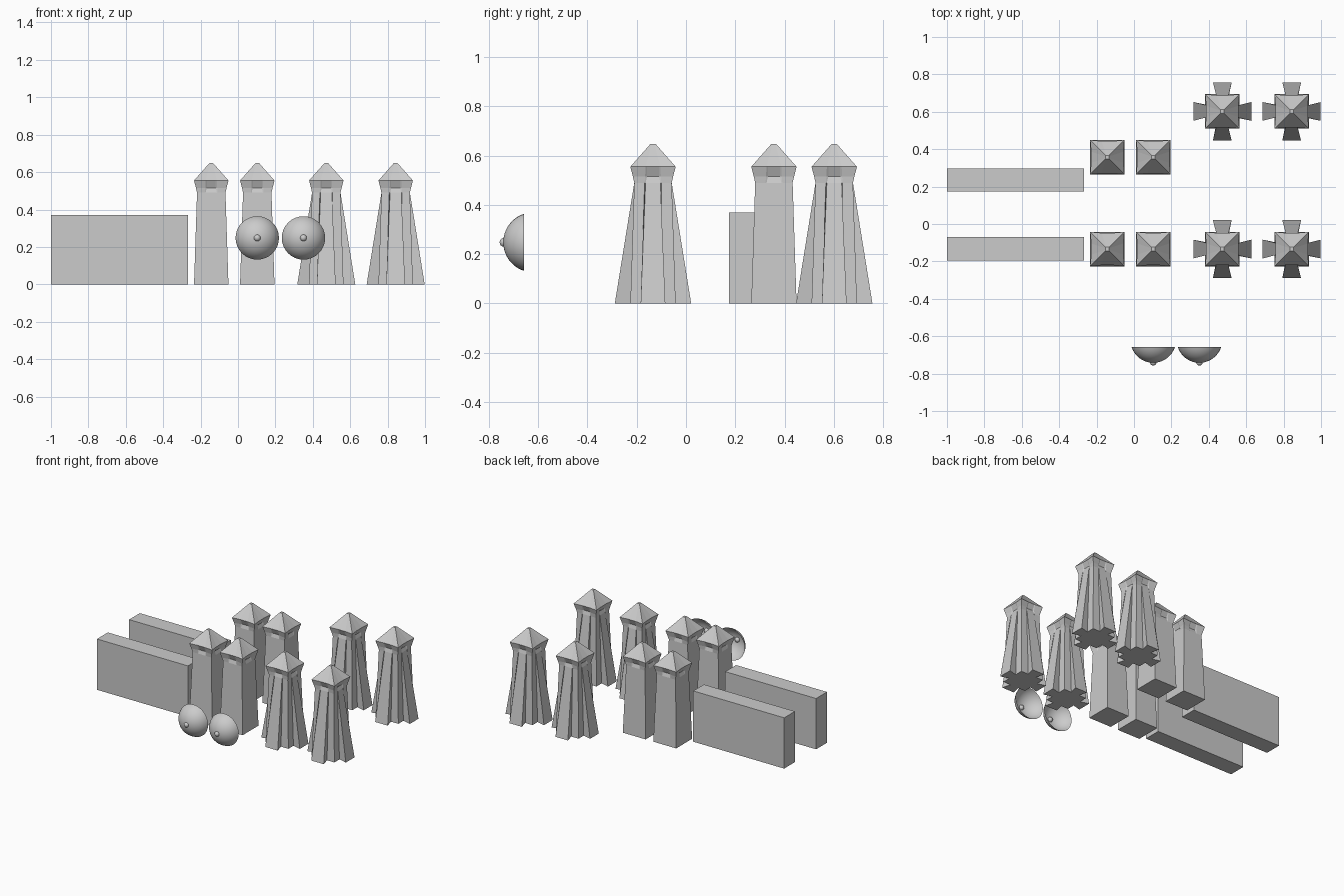
import bpy, bmesh, math

if "Cube" in bpy.data.objects:
    bpy.data.objects.remove(bpy.data.objects["Cube"])

grey = bpy.data.materials.new("stone_grey")
grey.diffuse_color = (0.6, 0.6, 0.6, 1)
grey.use_nodes = True
grey.node_tree.nodes["Principled BSDF"].inputs["Base Color"].default_value = grey.diffuse_color


def finish(name, bm, smooth=False):
    bmesh.ops.recalc_face_normals(bm, faces=bm.faces)
    me = bpy.data.meshes.new(name)
    bm.to_mesh(me)
    bm.free()
    me.materials.append(grey)
    for p in me.polygons:
        p.use_smooth = smooth
    ob = bpy.data.objects.new(name, me)
    bpy.context.collection.objects.link(ob)
    return ob


def ring(bm, cx, cy, z, c, iw, io, ow, oo):
    """Four-fold outline: corner, then inner and outer points of each side's middle strip."""
    side = [(-c, -c), (-iw, -io), (-ow, -oo), (ow, -oo), (iw, -io)]
    out = []
    for k in range(4):
        ca, sa = round(math.cos(k * math.pi / 2)), round(math.sin(k * math.pi / 2))
        out += [bm.verts.new((cx + x * ca - y * sa, cy + x * sa + y * ca, z)) for x, y in side]
    return out


# Shared pointed head: flared corners, notched middles, small flat tip
HEAD = [(0.49, 0.076, 0.034, 0.076, 0.030, 0.076),
        (0.516, 0.082, 0.032, 0.074, 0.024, 0.068),
        (0.555, 0.092, 0.030, 0.086, 0.024, 0.086),
        (0.648, 0.010, 0.005, 0.010, 0.004, 0.010)]
PLAIN_BASE = (0, 0.092, 0.034, 0.092, 0.030, 0.092)
BUTTRESS_BASE = (0, 0.092, 0.033, 0.092, 0.050, 0.155)


def tower(name, cx, cy, base):
    bm = bmesh.new()
    rings = [ring(bm, cx, cy, *r) for r in [base] + HEAD]
    n = len(rings[0])
    for a, b in zip(rings, rings[1:]):
        for i in range(n):
            j = (i + 1) % n
            bm.faces.new((a[i], a[j], b[j], b[i]))
    bm.faces.new(rings[0][::-1])
    bm.faces.new(rings[-1])
    finish(name, bm)


def wall(name, x0, x1, y0, y1, h):
    bm = bmesh.new()
    bmesh.ops.create_cube(bm, size=1)
    for v in bm.verts:
        v.co = (x1 if v.co.x > 0 else x0, y1 if v.co.y > 0 else y0, h if v.co.z > 0 else 0)
    finish(name, bm)


def dish(name, cx, y_rim, cz, r, depth):
    # Open spherical cap bulging toward the front
    bm = bmesh.new()
    R = (r * r + depth * depth) / (2 * depth)
    a_max = math.asin(r / R)
    segs, steps = 32, 12
    tip = bm.verts.new((cx, y_rim - depth, cz))
    prev = None
    for s in range(1, steps + 1):
        a = a_max * s / steps
        y = y_rim - depth + R * (1 - math.cos(a))
        cur = [bm.verts.new((cx + R * math.sin(a) * math.cos(t), y, cz + R * math.sin(a) * math.sin(t)))
               for t in (2 * math.pi * k / segs for k in range(segs))]
        for i in range(segs):
            j = (i + 1) % segs
            bm.faces.new((tip, cur[i], cur[j]) if prev is None else (prev[i], cur[i], cur[j], prev[j]))
        prev = cur
    finish(name, bm, True)
    # Small round knob at the dish centre
    bm = bmesh.new()
    bmesh.ops.create_uvsphere(bm, u_segments=16, v_segments=8, radius=0.018)
    bmesh.ops.translate(bm, verts=bm.verts, vec=(cx, y_rim - depth - 0.001 + 0.004, cz))
    finish(name + "_knob", bm, True)


# Long walls
wall("back_wall", -1.0, -0.267, 0.175, 0.298, 0.37)
wall("front_wall", -1.0, -0.267, -0.195, -0.07, 0.37)

# Plain square towers
for x in (-0.143, 0.103):
    for row, y in (("back", 0.357), ("front", -0.134)):
        tower(row + "_plain_tower", x, y, PLAIN_BASE)

# Buttressed towers
for x in (0.472, 0.843):
    for row, y in (("back", 0.602), ("front", -0.134)):
        tower(row + "_buttress_tower", x, y, BUTTRESS_BASE)

# Round dishes
dish("left_dish", 0.103, -0.657, 0.248, 0.116, 0.085)
dish("right_dish", 0.35, -0.657, 0.248, 0.116, 0.085)
